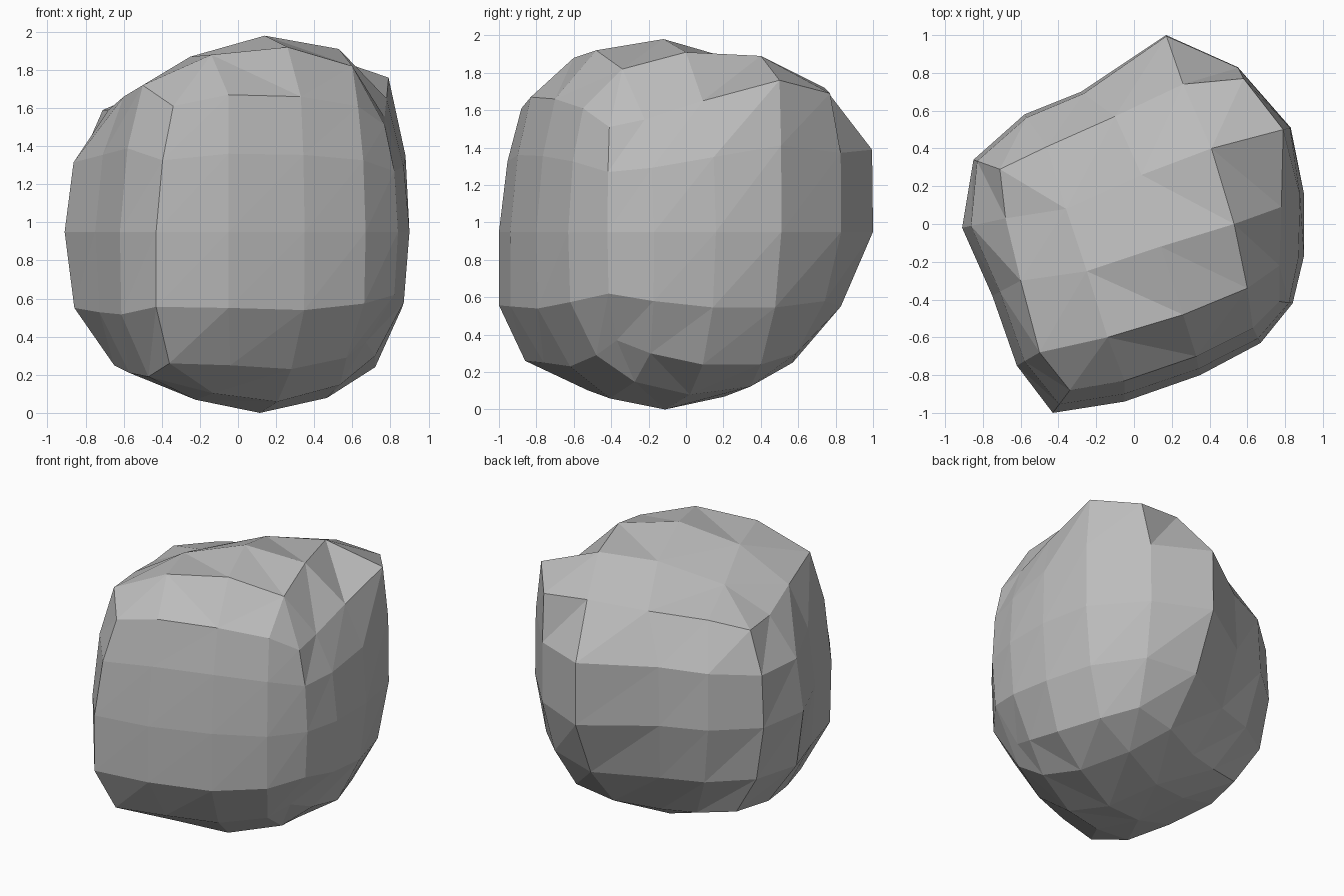
import bpy
import bmesh
from math import sin, pi
from mathutils import Vector

start_cube = bpy.data.objects.get("Cube")
if start_cube:
    bpy.data.objects.remove(start_cube, do_unlink=True)

SIDE = 4                # facets along each side of the rock
AROUND = SIDE * 4       # points in each outline

# Three outlines, counterclockwise from the front right corner
crown = [Vector(p) for p in (
    (-.34, -.88, 1.61), (-.05, -.83, 1.67), (.33, -.7, 1.66), (.63, -.55, 1.61),
    (.77, -.41, 1.51), (.77, -.22, 1.55), (.78, .09, 1.65), (.79, .5, 1.76),
    (.58, .77, 1.69), (.26, .74, 1.72), (-.1, .57, 1.67), (-.46, .41, 1.64),
    (-.71, .29, 1.59), (-.68, .03, 1.59), (-.6, -.3, 1.66), (-.5, -.68, 1.72))]
waist = [Vector((x, y, .95)) for x, y in (
    (-.43, -1), (-.05, -.94), (.35, -.8), (.67, -.63),
    (.84, -.42), (.9, -.17), (.9, .16), (.83, .51),
    (.55, .83), (.17, 1), (-.28, .7), (-.58, .58),
    (-.85, .34), (-.91, -.02), (-.75, -.38), (-.62, -.75))]
base = [Vector(p) for p in (
    (-.36, -.86, .26), (-.04, -.76, .25), (.28, -.62, .23), (.57, -.48, .29),
    (.67, -.37, .37), (.72, -.19, .3), (.72, .09, .24), (.62, .4, .24),
    (.45, .59, .3), (.17, .57, .25), (-.12, .45, .22), (-.35, .38, .23),
    (-.6, .29, .27), (-.65, 0, .25), (-.57, -.32, .21), (-.47, -.62, .19))]

# Peaks of the top, in rows from front to back
peaks = (
    ((-.14, -.6, 1.88), (.26, -.48, 1.92), (.6, -.34, 1.82)),
    ((-.25, -.25, 1.87), (.14, -.12, 1.98), (.53, 0, 1.91)),
    ((-.36, .08, 1.74), (.04, .26, 1.87), (.41, .4, 1.89)))


def between(inner, outer, lean):
    """Outline between the waist and an end, bulging outward."""
    ring = []
    for end, mid in zip(inner, outer):
        point = mid.lerp(end, .2 + lean * mid.y)
        point.z = mid.z + (end.z - mid.z) * .57
        ring.append(point)
    return ring


def top_point(i, j):
    return peaks[j - 1][i - 1]


def underside_point(i, j):
    """Point of the smooth patch spanned by the base outline, sagging down."""
    u, v = i / SIDE, j / SIDE
    front, back = base[i], base[3 * SIDE - i]
    left, right = base[-j], base[SIDE + j]
    edges = front.lerp(back, v) + left.lerp(right, u)
    corners = base[0].lerp(base[SIDE], u).lerp(
        base[3 * SIDE].lerp(base[2 * SIDE], u), v)
    point = edges - corners
    point.z -= .15 * sin(pi * u) * sin(pi * v)
    return point


def add_cap(bm, verts, inner_point, upward):
    """Close an outline with a grid of facets."""
    grid = {}
    for i in range(SIDE + 1):
        for j in range(SIDE + 1):
            if j == 0:
                grid[i, j] = verts[i]
            elif i == SIDE:
                grid[i, j] = verts[SIDE + j]
            elif j == SIDE:
                grid[i, j] = verts[3 * SIDE - i]
            elif i == 0:
                grid[i, j] = verts[-j]
            else:
                grid[i, j] = bm.verts.new(inner_point(i, j))
    for i in range(SIDE):
        for j in range(SIDE):
            quad = [grid[i, j], grid[i + 1, j], grid[i + 1, j + 1], grid[i, j + 1]]
            bm.faces.new(quad if upward else quad[::-1])


# Side walls
bm = bmesh.new()
rings = [base, between(base, waist, .2), waist, between(crown, waist, -.18), crown]
loops = [[bm.verts.new(p) for p in ring] for ring in rings]
for low, high in zip(loops, loops[1:]):
    for k in range(AROUND):
        n = (k + 1) % AROUND
        bm.faces.new((low[k], low[n], high[n], high[k]))
bmesh.ops.triangulate(bm, faces=bm.faces[:], quad_method='FIXED')

# Top and underside
add_cap(bm, loops[-1], top_point, True)
add_cap(bm, loops[0], underside_point, False)
bmesh.ops.triangulate(bm, faces=bm.faces[:], quad_method='SHORT_EDGE')
bmesh.ops.recalc_face_normals(bm, faces=bm.faces[:])

mesh = bpy.data.meshes.new("rock")
bm.to_mesh(mesh)
bm.free()
rock = bpy.data.objects.new("rock", mesh)
bpy.context.collection.objects.link(rock)

# Stone colour
stone = bpy.data.materials.new("grey_stone")
stone.use_nodes = True
colour = (.5, .5, .5, 1)
stone.diffuse_color = colour
stone.node_tree.nodes["Principled BSDF"].inputs["Base Color"].default_value = colour
mesh.materials.append(stone)
